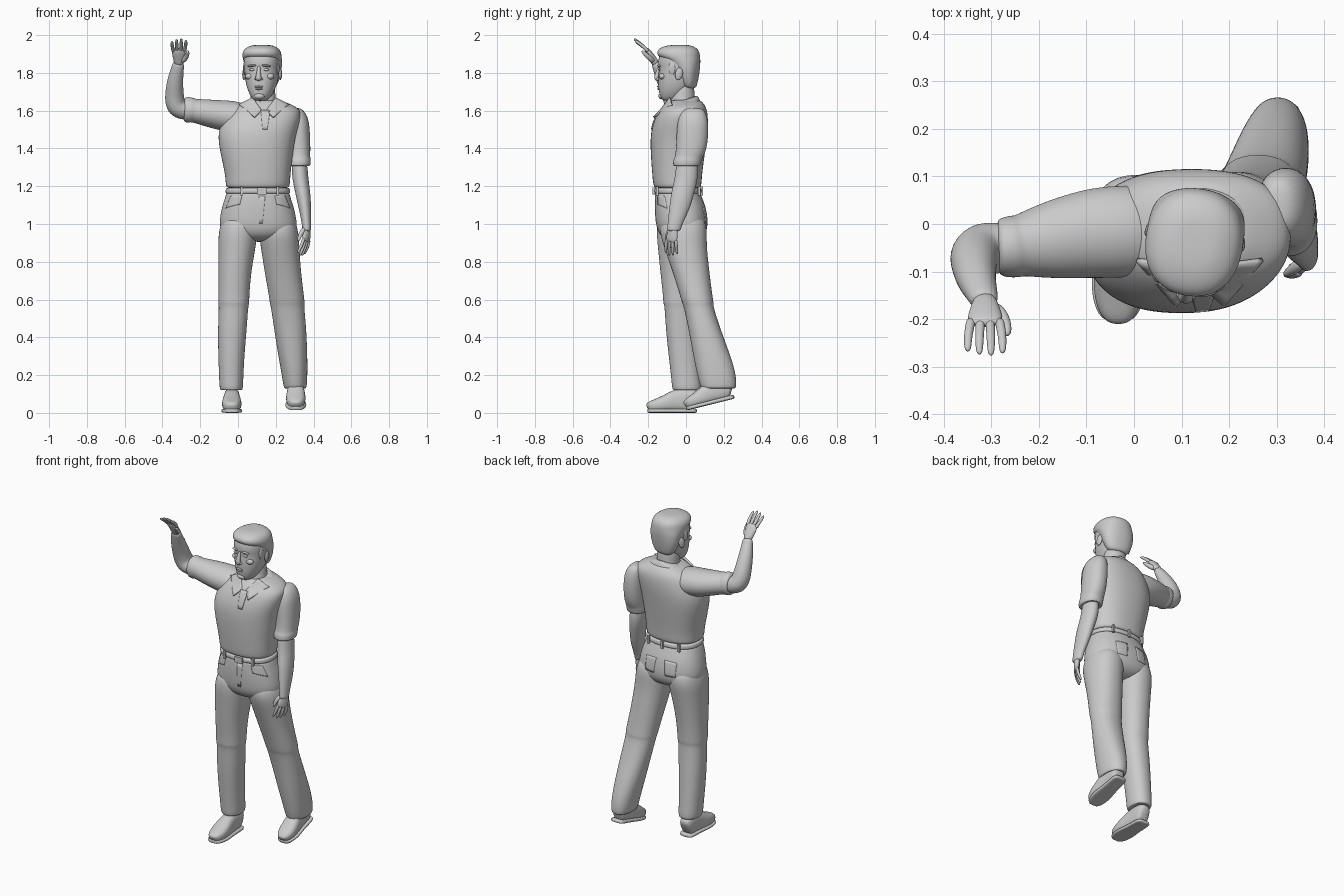
import bpy, math
from mathutils import Vector, Matrix


def finish(name, verts, faces, level=2):
    me = bpy.data.meshes.new(name)
    me.from_pydata([tuple(v) for v in verts], [], faces)
    for p in me.polygons:
        p.use_smooth = True
    ob = bpy.data.objects.new(name, me)
    bpy.context.collection.objects.link(ob)
    if level:
        ob.modifiers.new("sub", 'SUBSURF').levels = level
    return ob


def skin(name, rings, level=2):
    n, verts = len(rings[0]), [v for r in rings for v in r]
    faces = [(i * n + j, i * n + (j + 1) % n, (i + 1) * n + (j + 1) % n, (i + 1) * n + j)
             for i in range(len(rings) - 1) for j in range(n)]
    faces += [tuple(reversed(range(n))), tuple(range(len(verts) - n, len(verts)))]
    return finish(name, verts, faces, level)


def outline(n, p):
    f = lambda c: math.copysign(abs(c) ** (2 / p), c)
    return [(f(math.cos(2 * math.pi * k / n)), f(math.sin(2 * math.pi * k / n))) for k in range(n)]


def stack(name, rows, p=2.2, n=24):
    """Horizontal sections given as z, x min, x max, y min, y max."""
    return skin(name, [[Vector(((a + b + (b - a) * c) / 2, (d + e + (e - d) * s) / 2, z))
                        for c, s in outline(n, p)] for z, a, b, d, e in rows])


def tube(name, pts, radii, ref=(0, 1, 0), n=16, p=2, level=2):
    """Sections square to a path, each with two radii."""
    pts, rings = [Vector(q) for q in pts], []
    for i, q in enumerate(pts):
        t = (pts[min(i + 1, len(pts) - 1)] - pts[max(i - 1, 0)]).normalized()
        u = Vector(ref).cross(t).normalized()
        v = t.cross(u)
        a, b = radii[i] if isinstance(radii[i], tuple) else (radii[i], radii[i])
        rings.append([q + u * a * c + v * b * s for c, s in outline(n, p)])
    return skin(name, rings, level)


def ball(name, loc, size, rot=(0, 0, 0)):
    bpy.ops.mesh.primitive_uv_sphere_add(segments=20, ring_count=12, location=loc, rotation=rot)
    ob = bpy.context.object
    ob.name, ob.scale = name, size
    bpy.ops.object.shade_smooth()
    return ob


def panel(name, corners, target=None, thick=.006, k=6):
    """Cloth patch spanned by four corners, optionally laid on a body part."""
    a, b, c, d = [Vector(q) for q in corners]
    verts = [a.lerp(b, i / k).lerp(d.lerp(c, i / k), j / k) for j in range(k + 1) for i in range(k + 1)]
    w = k + 1
    ob = finish(name, verts, [(j * w + i, j * w + i + 1, j * w + w + i + 1, j * w + w + i)
                              for j in range(k) for i in range(k)], 0)
    if target:
        m = ob.modifiers.new("wrap", 'SHRINKWRAP')
        m.target, m.wrap_mode, m.offset = target, 'ABOVE_SURFACE', .002
    m = ob.modifiers.new("solid", 'SOLIDIFY')
    m.thickness, m.offset = thick, 0
    return ob


# shirt body
shirt = stack("shirt_body", [
    (1.185, -.055, .265, -.160, .070), (1.20, -.066, .275, -.173, .082), (1.25, -.066, .277, -.178, .084),
    (1.35, -.088, .288, -.186, .097), (1.45, -.108, .302, -.190, .110), (1.52, -.098, .322, -.180, .117),
    (1.58, -.065, .335, -.155, .116), (1.615, -.04, .322, -.130, .108), (1.64, .01, .265, -.105, .092),
    (1.66, .06, .215, -.085, .075)], 2.35, 32)

# sleeves with rolled cuffs
stack("left_sleeve", [
    (1.615, .29, .325, .01, .075), (1.60, .262, .350, -.025, .10), (1.56, .256, .373, -.042, .115),
    (1.50, .258, .381, -.05, .121), (1.40, .262, .384, -.052, .112), (1.35, .265, .382, -.06, .088),
    (1.345, .261, .386, -.066, .085), (1.315, .263, .386, -.07, .078), (1.305, .267, .380, -.064, .072),
    (1.312, .28, .368, -.05, .06)])
tube("right_sleeve", [(.06, -.015, 1.56), (-.02, -.015, 1.568), (-.10, -.02, 1.577), (-.19, -.037, 1.593),
                      (-.242, -.046, 1.602), (-.248, -.047, 1.603), (-.28, -.05, 1.606), (-.288, -.05, 1.606)],
     [(.07, .09), (.085, .1), (.08, .095), (.069, .08), (.062, .064), (.069, .067), (.068, .063), (.056, .052)], n=20)

# forearms
stack("left_forearm", [
    (1.36, .285, .365, -.05, .06), (1.25, .284, .371, -.057, .067), (1.17, .302, .383, -.078, .045),
    (1.10, .317, .387, -.087, .028), (1.03, .333, .387, -.095, -.004), (.98, .340, .387, -.099, -.027),
    (.96, .342, .387, -.10, -.027)], 2)
tube("right_forearm", [(-.24, -.048, 1.603), (-.29, -.05, 1.603), (-.322, -.054, 1.617), (-.336, -.065, 1.65),
                       (-.337, -.083, 1.70), (-.332, -.118, 1.77), (-.318, -.15, 1.83), (-.314, -.165, 1.86)],
     [.05, .055, (.058, .058), (.054, .054), (.049, .05), (.042, .042), (.033, .028), (.03, .023)])


def hand(side, thumb, m, bend):
    parts = [tube(side + "_palm", [(0, 0, -.015), (0, 0, .02), (0, -.002, .06), (0, -.004, .092)],
                  [(.025, .022), (.03, .02), (.039, .017), (.036, .011)], n=12)]
    for i, length in enumerate((.062, .075, .08, .07)):
        x = (-.029 + .0195 * i) * thumb
        s = 1.25
        parts.append(tube(side + "_finger", [(x, -.003, .07), (x * 1.1, -.006, .09),
                          (x * s, -.008 - bend * .4, .09 + length * .5), (x * s, -.01 - bend, .09 + length)],
                          [.011, .0105, .0098, .0075], n=8))
    parts.append(tube(side + "_thumb", [(.015 * thumb, -.004, .01), (.036 * thumb, -.012, .035),
                      (.046 * thumb, -.022, .065), (.047 * thumb, -.03, .092)], [.016, .015, .012, .008], n=8))
    for o in parts:
        o.matrix_basis = m


R = lambda deg, ax: Matrix.Rotation(math.radians(deg), 4, ax)
hand("right", 1, Matrix.Translation((-.313, -.163, 1.853)) @ R(30, 'X'), .025)
down = Matrix(((0, 1, 0, 0), (1, 0, 0, 0), (0, 0, -1, 0), (0, 0, 0, 1)))
hand("left", -1, Matrix.Translation((.364, -.064, .985)) @ R(-12, 'X') @ R(-30, 'Z') @ down @ Matrix.Scale(.92, 4), .03)

# trousers
hips = stack("trouser_hips", [
    (1.19, -.055, .266, -.16, .07), (1.15, -.065, .275, -.163, .08), (1.10, -.083, .293, -.166, .103),
    (1.03, -.098, .310, -.163, .116), (.97, -.098, .315, -.155, .114), (.93, -.05, .27, -.13, .09),
    (.905, .06, .16, -.08, .04)], 2.3, 32)
stack("right_trouser_leg", [
    (1.06, -.07, .09, -.14, .09), (.97, -.103, .105, -.158, .11), (.90, -.105, .098, -.152, .095),
    (.75, -.105, .07, -.137, .068), (.62, -.104, .06, -.122, .055), (.578, -.106, .06, -.121, .054),
    (.570, -.101, .055, -.114, .048), (.45, -.107, .047, -.108, .058), (.30, -.105, .034, -.092, .068),
    (.18, -.10, .028, -.078, .078), (.13, -.098, .027, -.074, .082), (.115, -.09, .02, -.066, .075),
    (.13, -.07, .0, -.04, .05)])
stack("left_trouser_leg", [
    (1.06, .12, .29, -.11, .09), (.97, .11, .32, -.145, .114), (.90, .116, .324, -.125, .108),
    (.75, .14, .333, -.072, .124), (.62, .163, .35, -.032, .140), (.578, .168, .354, -.02, .148),
    (.570, .172, .350, -.014, .143), (.45, .19, .362, .012, .18), (.30, .213, .368, .038, .238),
    (.20, .232, .368, .06, .266), (.14, .24, .365, .075, .268), (.125, .248, .358, .085, .26),
    (.14, .27, .34, .11, .23)])

# belt, loops, buckle
stack("belt", [(1.162, -.055, .265, -.155, .07), (1.16, -.068, .278, -.170, .084), (1.19, -.066, .276, -.170, .082),
               (1.192, -.055, .265, -.155, .07)], 2.3, 32)
for x, y in ((.125, -.17), (.02, -.158), (.21, -.153), (.105, .083), (.0, .07), (.21, .07)):
    bpy.ops.mesh.primitive_cube_add(size=1, location=(x, y, 1.175))
    o = bpy.context.object
    o.name = "buckle" if x == .125 else "belt_loop"
    o.scale = (.05 if x == .125 else .014, .014, .036 if x == .125 else .046)
    o.modifiers.new("bevel", 'BEVEL').width = .003

# pockets and fly
for x in (.03, .18):
    panel("back_pocket", [(x - .035, .13, 1.0), (x + .035, .13, 1.0), (x + .045, .13, 1.10), (x - .045, .13, 1.10)], hips)
for s in (-1, 1):
    c = .108
    panel("front_pocket", [(c + s * .185, -.11, 1.085), (c + s * .10, -.16, 1.105),
                           (c + s * .09, -.16, 1.15), (c + s * .15, -.12, 1.15)], hips)
panel("fly", [(.11, -.17, 1.0), (.13, -.17, 1.0), (.145, -.17, 1.15), (.11, -.17, 1.15)], hips)
panel("placket", [(.13, -.18, 1.50), (.155, -.18, 1.50), (.17, -.14, 1.60), (.12, -.14, 1.60)], shirt)

# collar
tube("collar", [(.137, -.005, 1.605), (.137, -.012, 1.63), (.137, -.018, 1.66), (.137, -.02, 1.665), (.137, -.016, 1.65)],
     [(.128, .092), (.122, .092), (.088, .083), (.078, .075), (.065, .062)], n=24)
for s in (-1, 1):
    c = .138
    panel("collar_flap", [(c + s * .012, -.135, 1.60), (c + s * .05, -.172, 1.565),
                          (c + s * .132, -.075, 1.632), (c + s * .06, -.085, 1.668)], None, .01)

# shoes with sole and laces
for side, m in (("right", Matrix.Translation((-.033, -.205, 0))),
                ("left", Matrix.Translation((.306, .002, .012)) @ R(14, 'X'))):
    prof = [(.0, .018, .04), (.012, .038, .055), (.05, .052, .07), (.10, .053, .092), (.15, .045, .12),
            (.20, .043, .13), (.245, .042, .125), (.265, .03, .10)]
    parts = [tube(side + "_shoe", [(0, y, h / 2 + .005) for y, w, h in prof], [(w, h / 2) for y, w, h in prof],
                  (0, 0, 1), 16, 2.6),
             tube(side + "_sole", [(0, y, .011) for y, w, h in prof], [(w + .004, .011) for y, w, h in prof],
                  (0, 0, 1), 16, 4)]
    for y, z in ((.075, .083), (.10, .096), (.125, .11)):
        for s in (-1, 1):
            parts.append(tube(side + "_lace", [(-.03 * s, y - .008, z - .01), (0, y, z + .002), (.03 * s, y + .008, z - .006)],
                              [.0035] * 3, n=6, level=1))
    for o in parts:
        o.matrix_basis = m

# neck
stack("neck", [(1.59, .06, .21, -.11, .06), (1.64, .066, .204, -.085, .05), (1.70, .064, .196, -.075, .045),
               (1.76, .065, .195, -.06, .04)], 2)

# head, built on its own axis then turned
face = [(1.652, .025, -.088, -.03), (1.66, .042, -.102, .0), (1.685, .06, -.112, .03), (1.72, .076, -.116, .06),
        (1.755, .085, -.118, .08), (1.79, .09, -.117, .09), (1.82, .092, -.113, .095), (1.85, .095, -.12, .098),
        (1.89, .095, -.114, .095), (1.92, .083, -.095, .08), (1.94, .05, -.05, .05)]
locks = [(1.715, .05, .03, .078), (1.735, .074, .01, .088), (1.79, .094, -.005, .099), (1.84, .101, -.035, .105),
         (1.868, .103, -.075, .106), (1.887, .104, -.118, .105), (1.91, .102, -.127, .102), (1.932, .088, -.112, .088),
         (1.946, .055, -.07, .055), (1.948, .03, -.03, .03)]
parts = [stack("head", [(z, -w, w, a, b) for z, w, a, b in face], 2.2),
         stack("hair", [(z, -w, w, a, b) for z, w, a, b in locks], 2.25),
         tube("nose", [(0, -.108, 1.84), (0, -.119, 1.81), (0, -.127, 1.78), (0, -.126, 1.766), (0, -.115, 1.76)],
              [(.009, .01), (.010, .011), (.016, .015), (.018, .013), (.01, .006)], n=10),
         ball("upper_lip", (0, -.116, 1.727), (.026, .008, .005)),
         ball("lower_lip", (0, -.114, 1.716), (.021, .009, .006)),
         ball("chin", (0, -.098, 1.677), (.028, .02, .017))]
for s in (-1, 1):
    parts += [ball("ear", (.096 * s, .008, 1.795), (.009, .02, .033), (-.2, 0, .3 * s)),
              ball("eye", (.037 * s, -.104, 1.817), (.016, .009, .007)),
              ball("eyebrow", (.038 * s, -.107, 1.838), (.026, .011, .006), (0, .1 * s, .25 * s)),
              ball("cheekbone", (.052 * s, -.086, 1.782), (.026, .02, .018)),
              ball("sideburn", (.089 * s, -.03, 1.825), (.008, .018, .035)),
              ball("nostril", (.014 * s, -.118, 1.768), (.008, .01, .007))]
turn = Matrix.Translation((.128, -.03, 0)) @ R(-9, 'Z')
bpy.context.view_layer.update()
for o in parts:
    o.matrix_world = turn @ o.matrix_world
